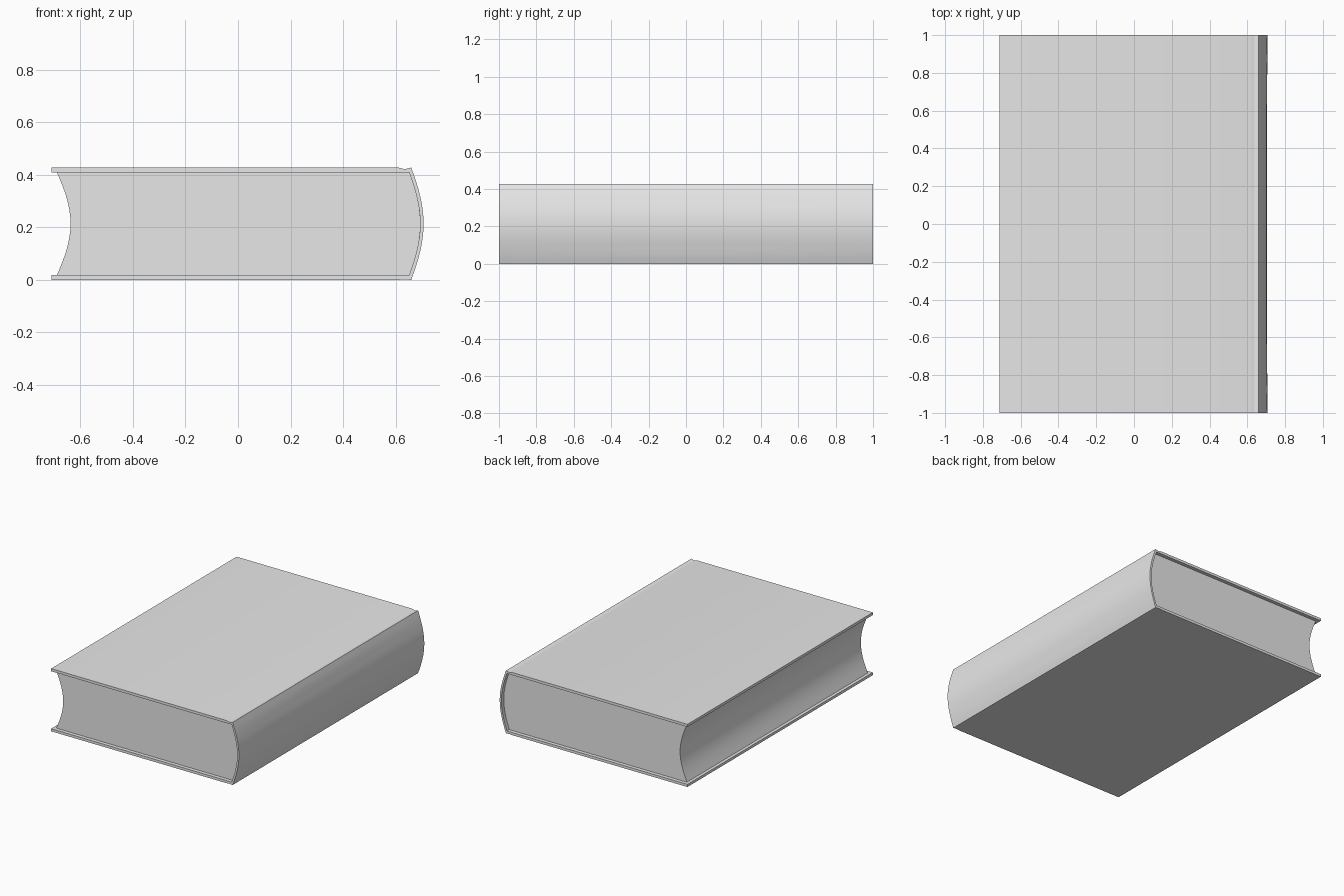
import bpy
import bmesh
import math

cube = bpy.data.objects.get("Cube")
if cube:
    bpy.data.objects.remove(cube, do_unlink=True)

HEIGHT = 0.428
BOARD = 0.018
ARC_STEPS = 16

grey = bpy.data.materials.new("plain_grey")
grey.use_nodes = True
grey.diffuse_color = (0.8, 0.8, 0.8, 1)
grey.node_tree.nodes["Principled BSDF"].inputs["Base Color"].default_value = (0.8, 0.8, 0.8, 1)


def arc(x, depth, z0, z1):
    """Shallow curve from z0 to z1 that bulges by depth along x."""
    pts = []
    for i in range(ARC_STEPS + 1):
        t = i / ARC_STEPS
        pts.append((x + depth * math.sin(math.pi * t) ** 1.1 * 0.5
                    + depth * 2 * t * (1 - t), z0 + (z1 - z0) * t))
    return pts


def finish(name, bm):
    bmesh.ops.recalc_face_normals(bm, faces=bm.faces)
    mesh = bpy.data.meshes.new(name)
    bm.to_mesh(mesh)
    bm.free()
    mesh.materials.append(grey)
    obj = bpy.data.objects.new(name, mesh)
    bpy.context.collection.objects.link(obj)
    bpy.ops.object.select_all(action="DESELECT")
    obj.select_set(True)
    bpy.context.view_layer.objects.active = obj
    bpy.ops.object.shade_smooth_by_angle(angle=math.radians(25))
    return obj


def loft(bm, rings):
    """Join equal closed rings with quads."""
    for a, b in zip(rings, rings[1:]):
        for i in range(len(a)):
            j = (i + 1) % len(a)
            bm.faces.new((a[i], a[j], b[j], b[i]))


# Case: two boards joined by a rounded spine, with a shallow hinge groove on top
lower = [(-0.711, 0), (0.61, 0), (0.635, 0.002)]
upper = [(0.635, HEIGHT - 0.006), (0.61, HEIGHT), (-0.711, HEIGHT)]
outer = lower + arc(0.66, 0.047, 0, HEIGHT) + upper
inner = ([(x, BOARD) for x, z in lower]
         + arc(0.652, 0.042, BOARD, HEIGHT - BOARD)
         + [(x, HEIGHT - BOARD) for x, z in upper])

bm = bmesh.new()
rings = []
for y in (-1, -0.6, -0.2, 0.2, 0.6, 1):
    # The spine sinks very slightly where the bands meet
    sink = 0 if abs(y) == 1 else 0.003
    rings.append([bm.verts.new((x - sink if x > 0.68 else x, y, z))
                  for x, z in outer + inner[::-1]])
loft(bm, rings)
count = len(outer)
for ring in (rings[0], rings[-1]):
    for i in range(count - 1):
        bm.faces.new((ring[i], ring[i + 1], ring[-2 - i], ring[-1 - i]))
finish("book_cover", bm)

# Page block: rounded back and hollow fore edge, set in from the board ends
back = arc(0.652, 0.042, BOARD, HEIGHT - BOARD)
fore = arc(-0.69, 0.052, BOARD, HEIGHT - BOARD)
bm = bmesh.new()
rings = [[bm.verts.new((x, y, z)) for x, z in back + fore[::-1]]
         for y in (-0.975, 0.975)]
loft(bm, rings)
for ring in rings:
    for i in range(ARC_STEPS):
        bm.faces.new((ring[i], ring[i + 1], ring[-2 - i], ring[-1 - i]))
finish("page_block", bm)
